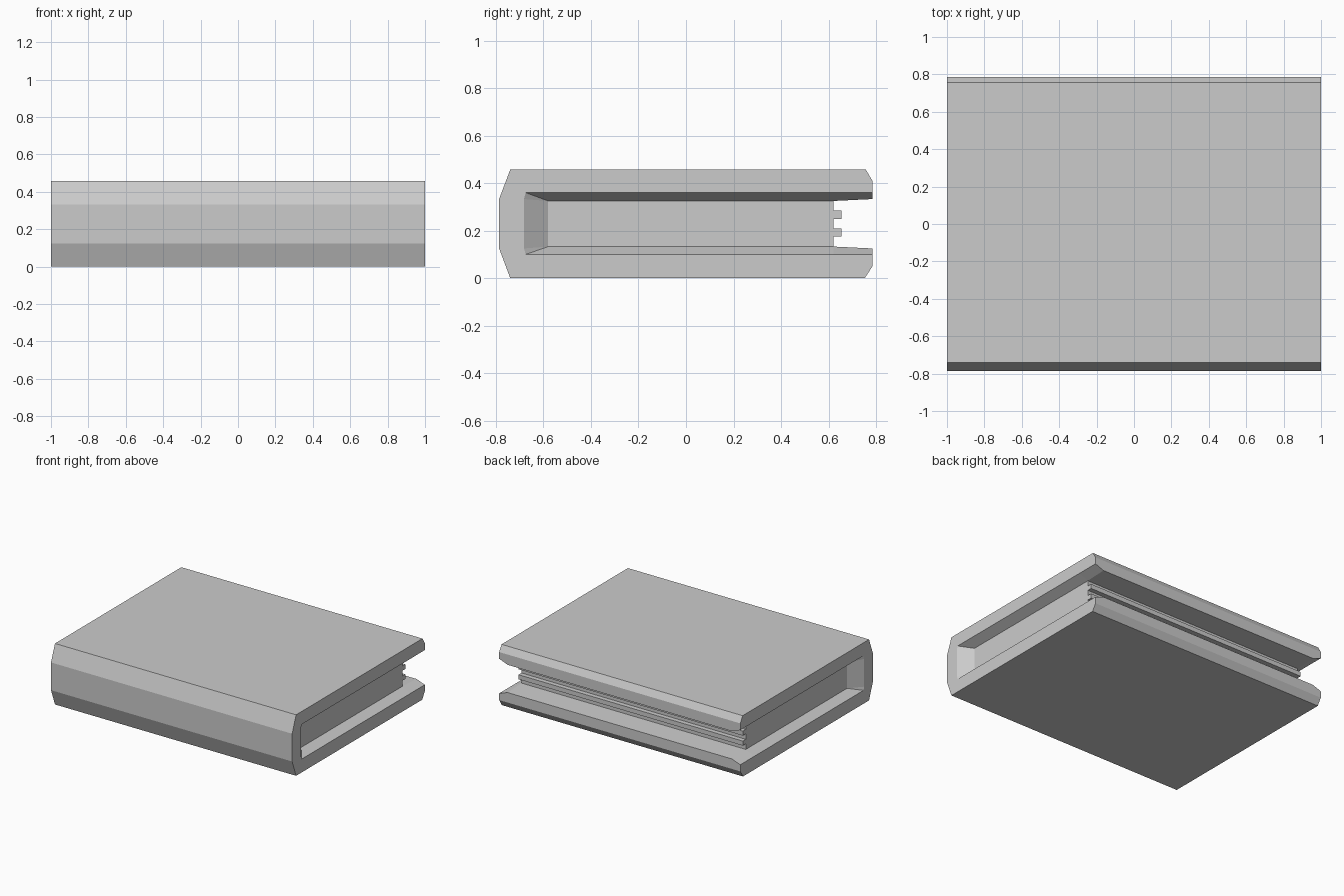
import bpy, bmesh

if "Cube" in bpy.data.objects:
    bpy.data.objects.remove(bpy.data.objects["Cube"])

PAGE_X = 0.93   # half length of the page block

# Outer cover outline (y, z), shared by all stations
outer = [(.785, .41), (.757, .457), (-.74, .457), (-.787, .333),
         (-.787, .125), (-.74, 0), (.753, 0), (.785, .05)]
# Inner outline at the open ends, wider than at the pages
inner_end = [(.785, .10), (.62, .10), (-.675, .10), (-.682, .125),
             (-.682, .333), (-.675, .36), (.62, .36), (.785, .36)]
inner_page = [(.785, .125), (.62, .133), (-.58, .133), (-.58, .133),
              (-.58, .325), (-.58, .325), (.62, .325), (.785, .333)]


def finish(bm, name):
    bmesh.ops.remove_doubles(bm, verts=bm.verts[:], dist=1e-5)
    bmesh.ops.recalc_face_normals(bm, faces=bm.faces[:])
    mesh = bpy.data.meshes.new(name)
    bm.to_mesh(mesh)
    bm.free()
    obj = bpy.data.objects.new(name, mesh)
    bpy.context.collection.objects.link(obj)
    return obj


def loft(name, stations):
    """Join (x, profile) stations into a closed solid along x."""
    bm = bmesh.new()
    rings = [[bm.verts.new((x, y, z)) for y, z in prof] for x, prof in stations]
    for a, b in zip(rings, rings[1:]):
        n = len(a)
        for i in range(n):
            j = (i + 1) % n
            bm.faces.new((a[i], a[j], b[j], b[i]))
    bm.faces.new(rings[0])
    bm.faces.new(rings[-1][::-1])
    return finish(bm, name)


# Wrap-around cover with flared inner edges; inner points run opposite the outer
end = outer + inner_end
mid = outer + inner_page
loft("cover", [(-1, end), (-PAGE_X, mid), (PAGE_X, mid), (1, end)])


def slab(name, y0, y1, z0, z1):
    prof = [(y0, z0), (y1, z0), (y1, z1), (y0, z1)]
    return loft(name, [(-PAGE_X, prof), (PAGE_X, prof)])


# Page block, slightly embedded in the cover
slab("page_block", -.60, .62, .128, .33)

# Raised strips along the fore edge
for i, z in enumerate((.175, .25)):
    slab(f"page_strip_{i + 1}", .60, .655, z, z + .034)
